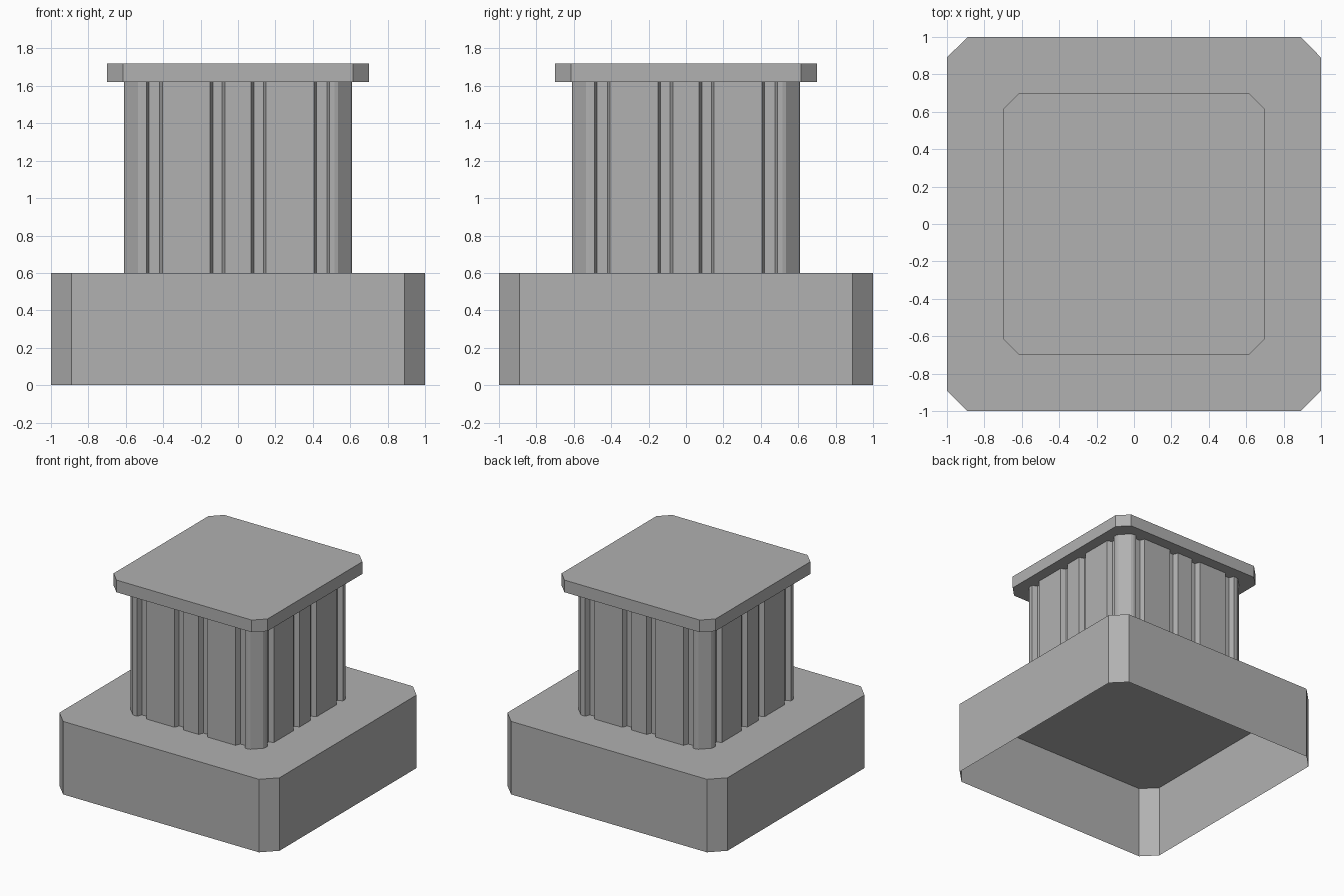
import bpy
import bmesh
from mathutils import Matrix, Vector

cube = bpy.data.objects.get("Cube")
if cube:
    bpy.data.objects.remove(cube, do_unlink=True)

# Single stone grey material
GREY = (0.44, 0.44, 0.44, 1.0)
stone = bpy.data.materials.new("stone_grey")
stone.use_nodes = True
stone.diffuse_color = GREY
stone.node_tree.nodes["Principled BSDF"].inputs["Base Color"].default_value = GREY


def four_sided(side):
    """Repeat the outline of the front side around all four sides."""
    return [Matrix.Rotation(turn * 1.5707963, 2, ) @ Vector(p)
            for turn in range(4) for p in side]


def prism(name, outline, bottom, top, cap_bottom=True, cap_top=True):
    """Stand an outline up between two heights, with optional caps."""
    bm = bmesh.new()
    low = [bm.verts.new((p.x, p.y, bottom)) for p in outline]
    high = [bm.verts.new((p.x, p.y, top)) for p in outline]
    for i in range(len(outline)):
        j = (i + 1) % len(outline)
        bm.faces.new((low[i], low[j], high[j], high[i]))
    if cap_bottom:
        bm.faces.new(low[::-1])
    if cap_top:
        bm.faces.new(high)
    mesh = bpy.data.meshes.new(name)
    bm.to_mesh(mesh)
    bm.free()
    mesh.materials.append(stone)
    obj = bpy.data.objects.new(name, mesh)
    bpy.context.collection.objects.link(obj)
    return obj


def chamfered_square(half, cut):
    return four_sided([(cut - half, -half), (half - cut, -half)])


# Hollow base, open underneath
prism("base", chamfered_square(1.0, 0.11), 0.0, 0.6, cap_bottom=False)

# Fluted column: grooves with sloping sides, softened chamfered corners
HALF, DEPTH, SLOPE = 0.61, 0.04, 0.015
half_side = []
for start, end in ((0.07, 0.15), (0.405, 0.49)):
    half_side += [(start, -HALF), (start + SLOPE, DEPTH - HALF),
                  (end - SLOPE, DEPTH - HALF), (end, -HALF)]
half_side += [(0.515, -HALF), (0.535, -HALF + 0.007)]
side = [(-x, y) for x, y in reversed(half_side)] + half_side
prism("column", four_sided(side), 0.6, 1.62, cap_bottom=False, cap_top=False)

# Cap slab
prism("cap", chamfered_square(0.7, 0.085), 1.62, 1.72)
